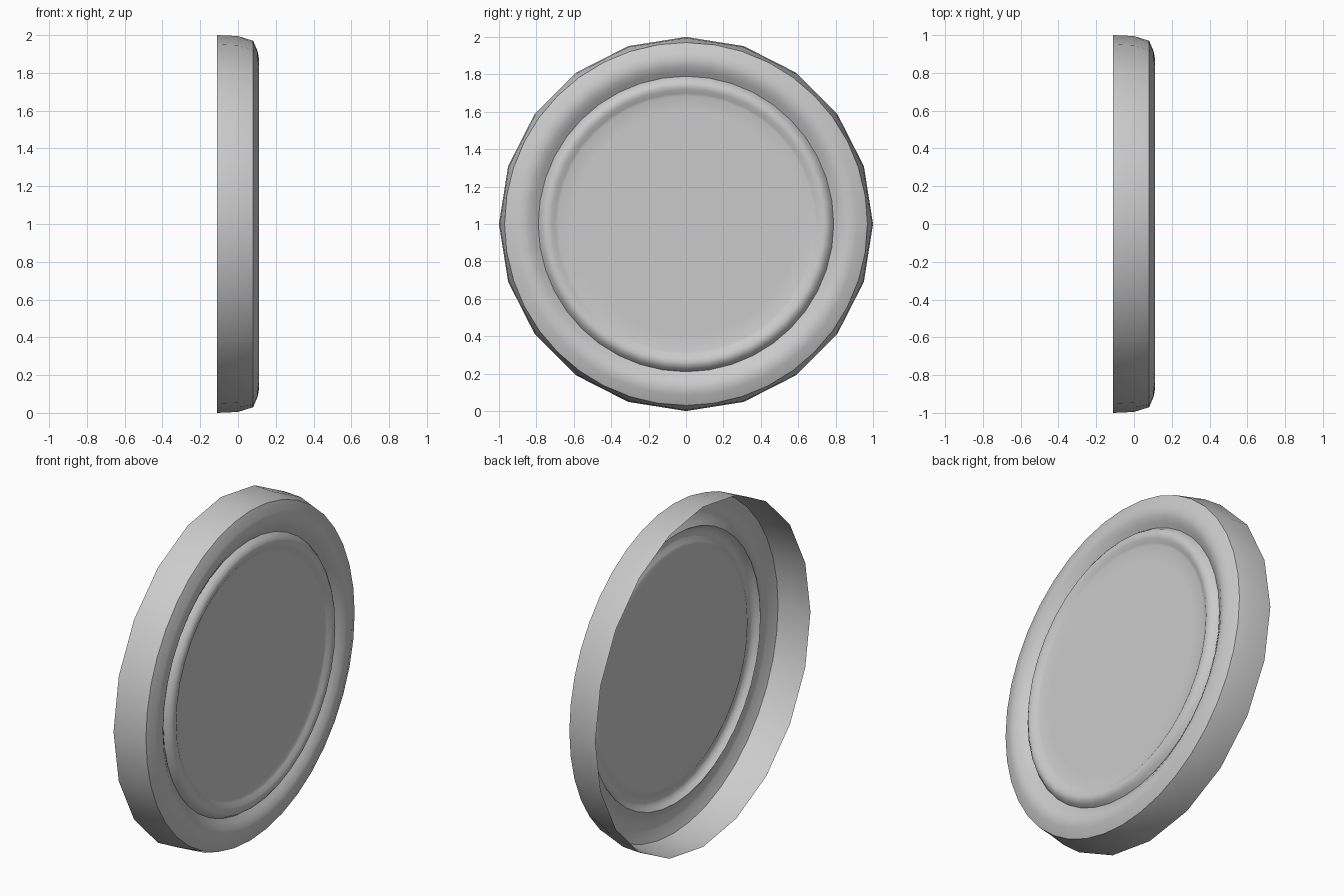
import bpy, bmesh, math

if "Cube" in bpy.data.objects:
    bpy.data.objects.remove(bpy.data.objects["Cube"])

SIDES = 40          # the outer skirt uses only every second corner
HALF = math.cos(math.pi / 20)

# Lid profile from the open back edge to the panel: (x, radius, coarse 20-sided ring)
PROFILE = [
    (-0.11, 1.0, True), (0.0, 0.995, True),
    (0.08, 0.97, False), (0.104, 0.915, False), (0.11, 0.88, False),
    (0.103, 0.845, False), (0.085, 0.815, False), (0.068, 0.79, False),
    (0.09, 0.775, False), (0.103, 0.757, False), (0.106, 0.74, False),
    (0.102, 0.72, False), (0.09, 0.70, False), (0.085, 0.685, False),
    (0.085, 0.60, False),
]

bm = bmesh.new()


def ring(x, radius, coarse):
    verts = []
    for i in range(SIDES):
        a = 2 * math.pi * i / SIDES
        r = radius * HALF if coarse and i % 2 else radius
        verts.append(bm.verts.new((x, r * math.cos(a), 1 + r * math.sin(a))))
    return verts


# Skirt, rounded rim, groove and bead
rings = [ring(*p) for p in PROFILE]
for a, b in zip(rings, rings[1:]):
    for i in range(SIDES):
        j = (i + 1) % SIDES
        bm.faces.new((a[i], a[j], b[j], b[i]))

# Flat centre panel
bm.faces.new(rings[-1])
bmesh.ops.recalc_face_normals(bm, faces=bm.faces[:])
bm.faces.ensure_lookup_table()
if bm.faces[-1].normal.x < 0:
    bmesh.ops.reverse_faces(bm, faces=bm.faces[:])

mesh = bpy.data.meshes.new("round_lid")
bm.to_mesh(mesh)
bm.free()
lid = bpy.data.objects.new("round_lid", mesh)
bpy.context.collection.objects.link(lid)
bpy.context.view_layer.objects.active = lid
lid.select_set(True)
bpy.ops.object.shade_smooth_by_angle(angle=math.radians(35))
